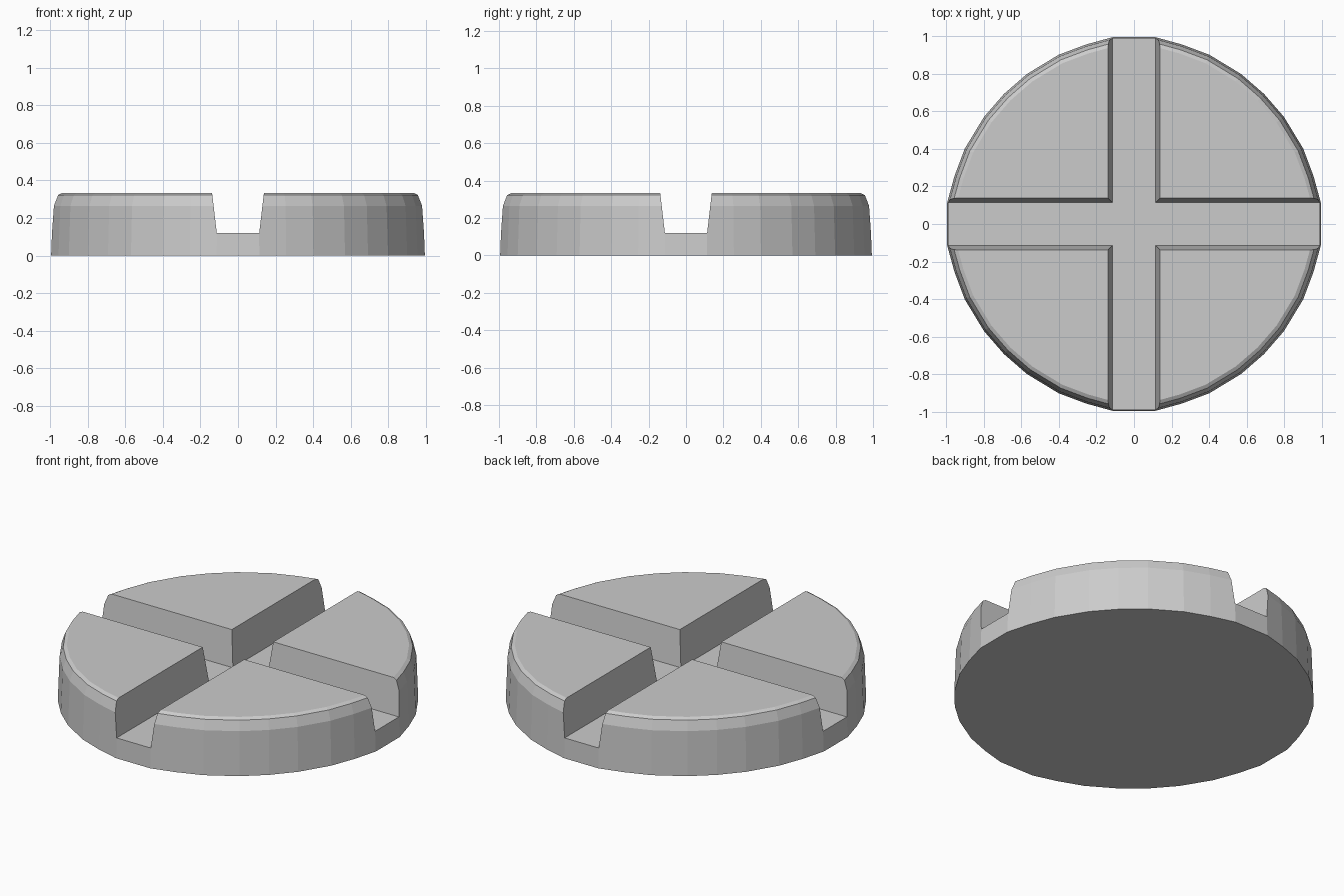
import bpy, bmesh, math

if "Cube" in bpy.data.objects:
    bpy.data.objects.remove(bpy.data.objects["Cube"])

# Plan outline: flat at the four groove ends, faceted arcs between
QUADRANT = [(6.5, 1.0), (15, 0.988), (24, 0.985), (35.5, 0.98), (45, 0.978),
            (54.5, 0.98), (66, 0.985), (75, 0.988), (83.5, 1.0)]
# Side profile: (radius scale, height), worn rounded top edge
PROFILE = [(1.0, 0.0), (0.99, 0.265), (0.97, 0.322), (0.95, 0.333)]


def make_object(name, bm):
    bmesh.ops.recalc_face_normals(bm, faces=bm.faces)
    mesh = bpy.data.meshes.new(name)
    bm.to_mesh(mesh)
    bm.free()
    ob = bpy.data.objects.new(name, mesh)
    bpy.context.collection.objects.link(ob)
    return ob


def loft(name, rings):
    bm = bmesh.new()
    loops = [[bm.verts.new(p) for p in ring] for ring in rings]
    n = len(loops[0])
    for a, b in zip(loops, loops[1:]):
        for i in range(n):
            j = (i + 1) % n
            bm.faces.new((a[i], a[j], b[j], b[i]))
    bm.faces.new(loops[0][::-1])
    bm.faces.new(loops[-1])
    return make_object(name, bm)


# Round slab
plan = [(r * math.cos(math.radians(a + q * 90)), r * math.sin(math.radians(a + q * 90)))
        for q in range(4) for a, r in QUADRANT]
disc = loft("grooved_disc",
            [[(x * s, y * s, z) for x, y in plan] for s, z in PROFILE])

# Two crossing grooves with sloped walls
groove = [(-0.113, 0.12), (0.113, 0.12), (0.163, 0.55), (-0.163, 0.55)]
for name, turn in (("groove_cutter_y", 0), ("groove_cutter_x", math.pi / 2)):
    cutter = loft(name, [[(x, y, z) for x, z in groove] for y in (-1.2, 1.2)])
    cutter.rotation_euler.z = turn
    cutter.hide_render = True
    cutter.hide_set(True)
    cut = disc.modifiers.new(name, 'BOOLEAN')
    cut.operation = 'DIFFERENCE'
    cut.solver = 'EXACT'
    cut.object = cutter
